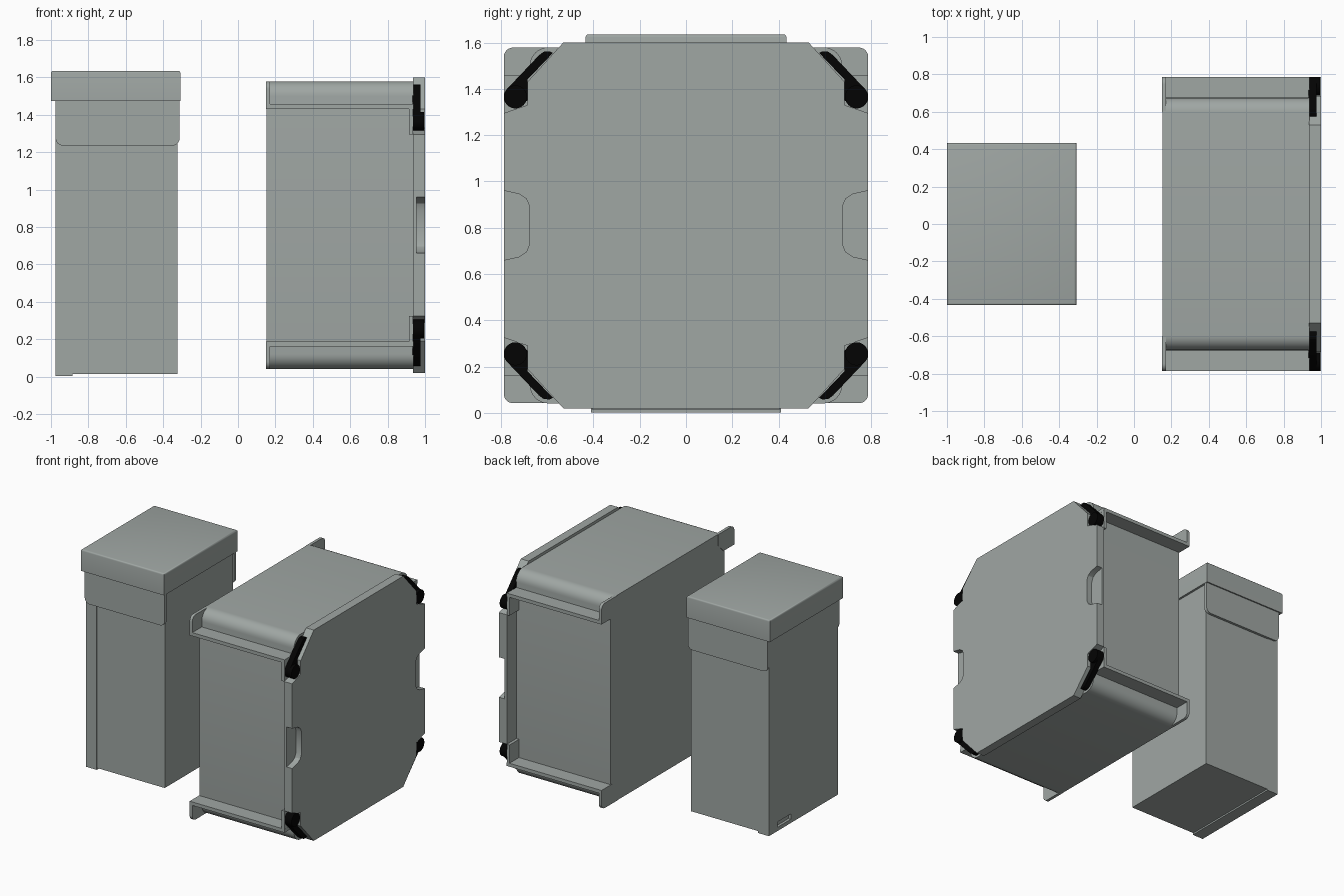
import bpy, bmesh, math

if "Cube" in bpy.data.objects:
    bpy.data.objects.remove(bpy.data.objects["Cube"])

CZ = 0.81  # mid height of the wide case


def material(name, rgb):
    m = bpy.data.materials.new(name)
    m.diffuse_color = (*rgb, 1)
    m.use_nodes = True
    m.node_tree.nodes["Principled BSDF"].inputs["Base Color"].default_value = m.diffuse_color
    return m


grey = material("grey_green_plastic", (0.35, 0.385, 0.37))
black = material("black_rubber", (0.001, 0.001, 0.001))


def finish(name, bm, mat=grey, smooth=True):
    bmesh.ops.recalc_face_normals(bm, faces=bm.faces)
    me = bpy.data.meshes.new(name)
    bm.to_mesh(me)
    bm.free()
    me.materials.append(mat)
    ob = bpy.data.objects.new(name, me)
    bpy.context.collection.objects.link(ob)
    if smooth:
        bpy.context.view_layer.objects.active = ob
        ob.select_set(True)
        bpy.ops.object.shade_smooth_by_angle(angle=math.radians(32))
        ob.select_set(False)
    return ob


def box(name, x, y, z, top_bevel=0.0):
    bm = bmesh.new()
    bmesh.ops.create_cube(bm, size=1)
    for v in bm.verts:
        for i, (a, b) in enumerate((x, y, z)):
            v.co[i] = a if v.co[i] < 0 else b
    if top_bevel:
        rim = [e for e in bm.edges if all(abs(v.co.z - z[1]) < 1e-5 for v in e.verts)]
        bmesh.ops.bevel(bm, geom=rim, offset=top_bevel, segments=3, profile=0.5, affect='EDGES')
    return finish(name, bm, smooth=top_bevel > 0)


def prism(name, pts, lo, hi, axis='x', mat=grey):
    """Extrude a 2D outline along x (points are y,z) or along y (points are x,z)."""
    bm = bmesh.new()
    def co(p, d):
        return (d, p[0], p[1]) if axis == 'x' else (p[0], d, p[1])
    f = bm.faces.new([bm.verts.new(co(p, lo)) for p in pts])
    r = bmesh.ops.extrude_face_region(bm, geom=[f])
    vec = (hi - lo, 0, 0) if axis == 'x' else (0, hi - lo, 0)
    bmesh.ops.translate(bm, vec=vec, verts=[v for v in r['geom'] if isinstance(v, bmesh.types.BMVert)])
    return finish(name, bm, mat)


def arc(cx, cy, r, a0, a1, n=8):
    return [(cx + r * math.cos(math.radians(a0 + (a1 - a0) * i / n)),
             cy + r * math.sin(math.radians(a0 + (a1 - a0) * i / n))) for i in range(n + 1)]


def four_way(quarter):
    """Mirror a quarter outline (top centre to right centre) about the case middle."""
    right = quarter + [(y, -z) for y, z in reversed(quarter)]
    full = right + [(-y, z) for y, z in reversed(right)]
    return [(y, z + CZ) for y, z in full]


# Tall box: body, end strip, lid and front/back collars
body = box("tall_body", (-0.970, -0.324), (-0.405, 0.405), (0.014, 1.48))
strip = box("tall_end_strip", (-0.975, -0.885), (-0.41, 0.41), (0.002, 1.48))
box("tall_lid", (-1.0, -0.308), (-0.434, 0.434), (1.473, 1.635), top_bevel=0.012)
collar = [(-0.975, 1.475)] + arc(-0.935, 1.275, 0.04, 180, 270) \
    + arc(-0.352, 1.275, 0.04, 270, 360) + [(-0.312, 1.475)]
for side, s in (("front", -1), ("back", 1)):
    prism("collar_" + side, collar, s * 0.40, s * 0.424, axis='y')

# Small slot near the foot of the end strip
cutter = box("slot_cutter", (-1.0, -0.955), (0.15, 0.31), (0.03, 0.07))
cutter.hide_render = True
cutter.hide_viewport = True
for ob in (strip, body):
    m = ob.modifiers.new("slot", 'BOOLEAN')
    m.operation, m.object, m.solver = 'DIFFERENCE', cutter, 'EXACT'

# Wide case: rounded body
prism("case_body", four_way(list(reversed(arc(0.595, 0.689, 0.08, 0, 90)))), 0.153, 0.937)

# Wide door: thin back layer and a front layer with finger notches
outline = [(0.53, 0.79), (0.685, 0.62), (0.685, 0.52), (0.787, 0.485)]
notch = [(0.787, 0.15), (0.72, 0.135), (0.69, 0.115), (0.675, 0.08)]
prism("door_back", four_way(outline), 0.935, 0.955)
prism("door_front", four_way(outline + notch), 0.955, 1.0)

# Corner shelves, end tabs, door-side tabs and black latches
shelf = [(0.66, 0.622), (0.787, 0.622), (0.787, 0.648), (0.66, 0.648)]
tab = [(0.66, 0.622), (0.787, 0.622)] + arc(0.747, 0.728, 0.04, 0, 90) + [(0.60, 0.768), (0.60, 0.68)]
door_tab = [(0.66, 0.485), (0.787, 0.485), (0.787, 0.648), (0.66, 0.648)]
arm = [(0.685, 0.54), (0.685, 0.63), (0.575, 0.745), (0.59, 0.752), (0.615, 0.75), (0.635, 0.735)] \
    + arc(0.737, 0.555, 0.05, 42, -90)
knob = arc(0.737, 0.555, 0.05, 0, 345, 23)
for ys, yn in ((-1, "front"), (1, "back")):
    for zs, zn in ((-1, "lower"), (1, "upper")):
        def place(pts):
            return [(ys * y, CZ + zs * z) for y, z in pts]
        tag = f"_{yn}_{zn}"
        prism("shelf" + tag, place(shelf), 0.16, 0.937)
        prism("end_tab" + tag, place(tab), 0.15, 0.172)
        prism("door_tab" + tag, place(door_tab), 0.913, 0.936)
        prism("latch_arm" + tag, place(arm), 0.934, 0.975, mat=black)
        prism("latch_knob" + tag, place(knob), 0.934, 0.995, mat=black)
